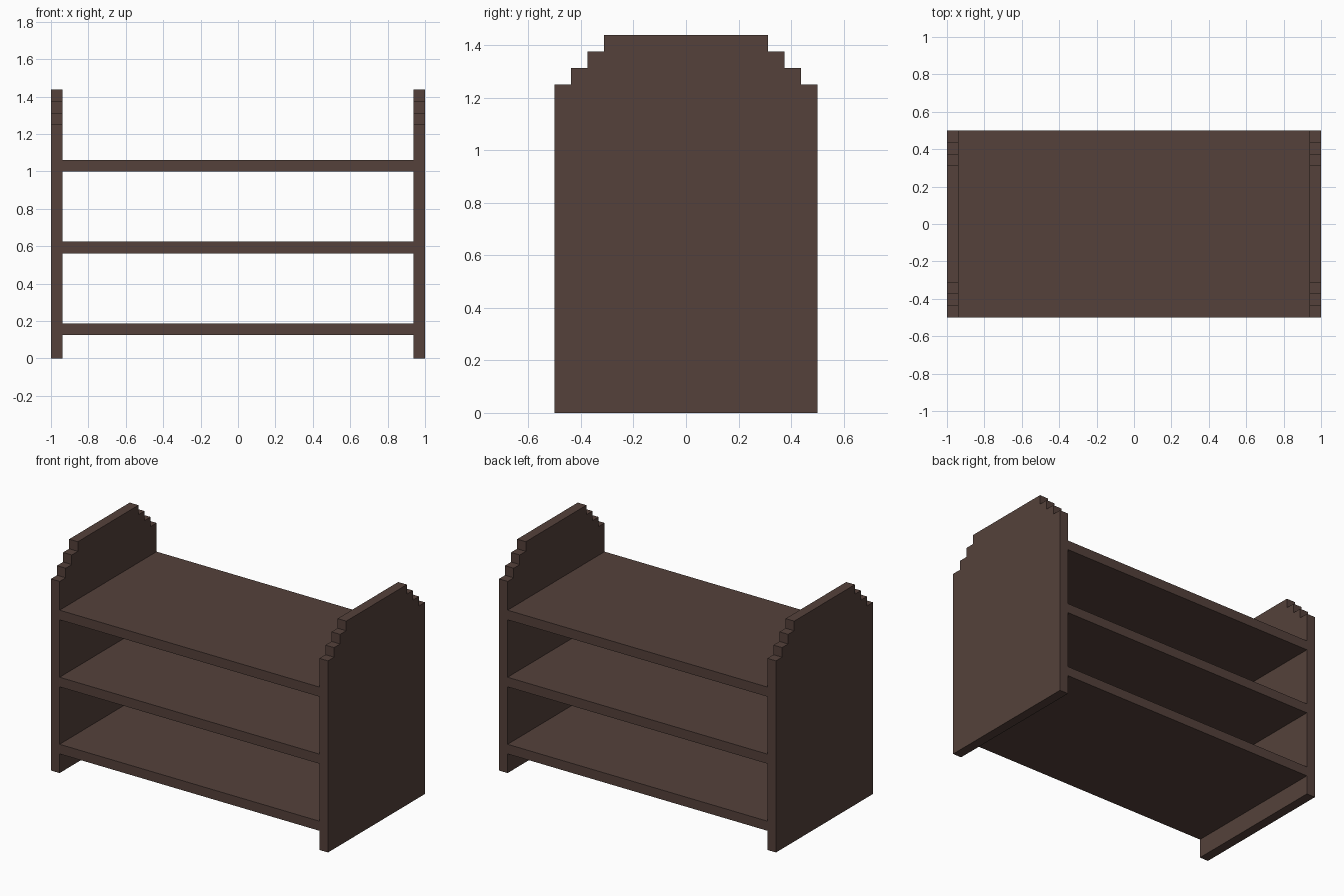
import bpy
import bmesh

cube = bpy.data.objects.get("Cube")
if cube:
    bpy.data.objects.remove(cube, do_unlink=True)

U = 1 / 16  # board thickness and step size

# Dark brown wood
wood = bpy.data.materials.new("dark_brown_wood")
wood.use_nodes = True
colour = (0.089, 0.053, 0.043, 1.0)
wood.diffuse_color = colour
bsdf = wood.node_tree.nodes["Principled BSDF"]
bsdf.inputs["Base Color"].default_value = colour
bsdf.inputs["Roughness"].default_value = 0.8


def board(name, profile, x0, x1):
    """Extrude a (y, z) profile along x from x0 to x1."""
    bm = bmesh.new()
    face = bm.faces.new([bm.verts.new((x0, y, z)) for y, z in profile])
    ext = bmesh.ops.extrude_face_region(bm, geom=[face])
    moved = [v for v in ext["geom"] if isinstance(v, bmesh.types.BMVert)]
    bmesh.ops.translate(bm, verts=moved, vec=(x1 - x0, 0, 0))
    bmesh.ops.recalc_face_normals(bm, faces=bm.faces)
    mesh = bpy.data.meshes.new(name)
    bm.to_mesh(mesh)
    bm.free()
    mesh.materials.append(wood)
    obj = bpy.data.objects.new(name, mesh)
    bpy.context.collection.objects.link(obj)
    return obj


# Side panels with stepped top corners
half = [(8 * U, 0)]
for i in range(4):
    half.append(((8 - i) * U, (20 + i) * U))
    if i < 3:
        half.append(((7 - i) * U, (20 + i) * U))
outline = half + [(-y, z) for y, z in reversed(half)]
board("left_side_panel", outline, 15 * U, 1)
board("right_side_panel", outline, -1, -15 * U)

# Shelves between the panels
for name, z in (("bottom_shelf", 2 * U), ("middle_shelf", 9 * U), ("top_shelf", 16 * U)):
    board(name, [(-0.5, z), (0.5, z), (0.5, z + U), (-0.5, z + U)], -15 * U, 15 * U)
